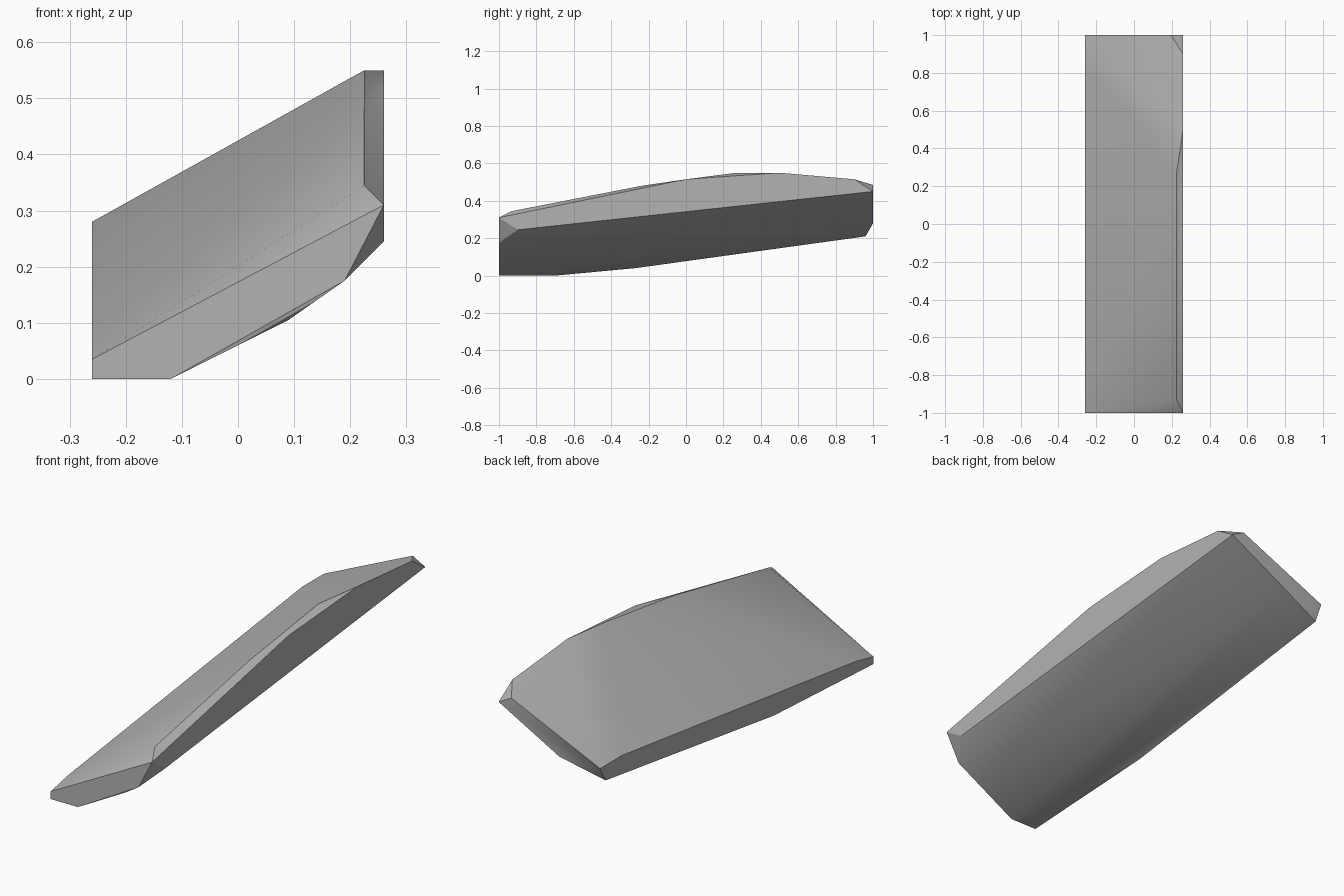
import bpy
import bmesh
import math

default_cube = bpy.data.objects.get("Cube")
if default_cube:
    bpy.data.objects.remove(default_cube, do_unlink=True)

# Limits of the slab
SIDE = 0.26
END = 1.0


def make_material(name, colour):
    material = bpy.data.materials.new(name)
    material.use_nodes = True
    material.diffuse_color = colour
    shader = material.node_tree.nodes["Principled BSDF"]
    shader.inputs["Base Color"].default_value = colour
    return material


def side_outline(x, profile):
    """Corner points on a wall facing along x, given as (y, z)."""
    return [(x, y, z) for y, z in profile]


def end_outline(y, profile):
    """Corner points on a wall facing along y, given as (x, z)."""
    return [(x, y, z) for x, z in profile]


# Flat end walls
front_end = end_outline(-END, [
    (-SIDE, 0), (-.12, 0), (.19, .175), (SIDE, .31), (-SIDE, .035)])
back_end = end_outline(END, [
    (-SIDE, .28), (-.05, .28), (SIDE, .45), (.195, .485)])

# Flat long walls, one high and one low
high_side = side_outline(SIDE, [
    (-.9, .245), (.9, .515), (.5, .55), (0, .515)])
low_side = side_outline(-SIDE, [
    (-.87, .062), (.84, .28), (.96, .21), (-.27, .04)])

# Chamfer along the upper edge and chipped corners underneath
upper_ridge = side_outline(.225, [(-.93, .345), (-.24, .48), (.27, .55)])
under_chips = [(-.2, -.7, 0), (.09, -.95, .105)]

# Stone slab: the faceted solid that spans all the outlines
bm = bmesh.new()
for outline in (front_end, back_end, high_side, low_side, upper_ridge, under_chips):
    for point in outline:
        bm.verts.new(point)
hull = bmesh.ops.convex_hull(bm, input=bm.verts[:])
loose = [v for v in bm.verts if not v.link_faces]
bmesh.ops.delete(bm, geom=loose, context='VERTS')

# Merge the triangles of each flat wall
bmesh.ops.dissolve_limit(bm, angle_limit=math.radians(1),
                         verts=bm.verts[:], edges=bm.edges[:])
bmesh.ops.recalc_face_normals(bm, faces=bm.faces[:])

mesh = bpy.data.meshes.new("stone_slab")
bm.to_mesh(mesh)
bm.free()
slab = bpy.data.objects.new("stone_slab", mesh)
bpy.context.collection.objects.link(slab)
mesh.materials.append(make_material("stone_grey", (.45, .45, .45, 1)))

# Soft broad faces with crisp rims
bpy.ops.object.select_all(action='DESELECT')
slab.select_set(True)
bpy.context.view_layer.objects.active = slab
bpy.ops.object.shade_smooth_by_angle(angle=math.radians(30))
